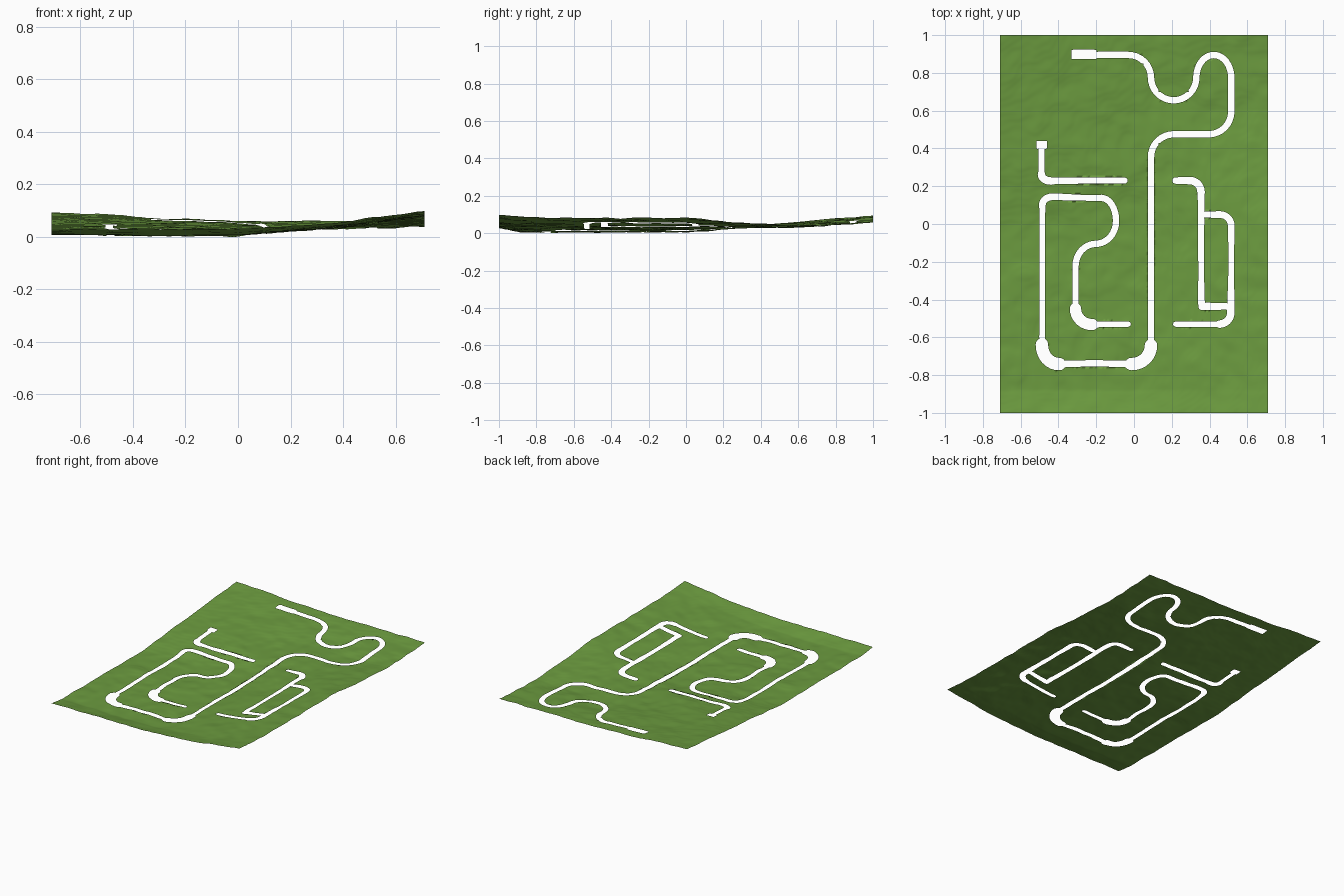
import bpy, bmesh, math
from mathutils import Vector, noise

HALF_X, HALF_Y, CELL = 0.71, 1.0, 0.01

cube = bpy.data.objects.get("Cube")
if cube:
    bpy.data.objects.remove(cube, do_unlink=True)

grass = bpy.data.materials.new("grass_green")
grass.use_nodes = True
green = (0.15, 0.33, 0.05, 1)
grass.diffuse_color = green
bsdf = grass.node_tree.nodes["Principled BSDF"]
bsdf.inputs["Base Color"].default_value = green
bsdf.inputs["Roughness"].default_value = 0.9

# Broad relief: one row of heights (left to right) for each y
ROW_X = (-0.71, -0.35, 0, 0.35, 0.71)
RELIEF = (
    (-1.0, (0.03, 0.03, 0.03, 0.05, 0.098)),
    (-0.88, (0.012, 0.006, 0.006, 0.04, 0.085)),
    (-0.4, (0.012, 0.005, 0.005, 0.035, 0.08)),
    (0.0, (0.012, 0.005, 0.008, 0.035, 0.08)),
    (0.3, (0.04, 0.035, 0.025, 0.035, 0.06)),
    (0.6, (0.06, 0.05, 0.035, 0.03, 0.035)),
    (1.0, (0.095, 0.075, 0.06, 0.06, 0.06)),
)

# Slots: corner radius, then corners as (x, y, half width)
N = 0.017
SLOTS = (
    (0.12, ((-0.2, 0.895, N), (0.09, 0.895, N), (0.09, 0.655, N), (0.33, 0.655, N),
            (0.33, 0.895, N), (0.515, 0.895, N), (0.515, 0.475, N), (0.09, 0.475, N),
            (0.09, -0.54, 0.015), (0.09, -0.745, 0.033), (-0.12, -0.738, N),
            (-0.3, -0.738, N), (-0.49, -0.745, 0.033), (-0.485, -0.53, 0.015),
            (-0.485, 0.06, 0.015))),
    (0.06, ((-0.485, 0.06, 0.015), (-0.485, 0.147, 0.018), (-0.25, 0.138, 0.015))),
    (0.12, ((-0.25, 0.138, 0.015), (-0.095, 0.138, N), (-0.095, -0.105, N),
            (-0.31, -0.105, N), (-0.31, -0.36, 0.015), (-0.31, -0.535, 0.03),
            (-0.13, -0.53, 0.015), (-0.03, -0.53, 0.014))),
    (0.06, ((-0.49, 0.4, 0.015), (-0.49, 0.3, 0.015), (-0.49, 0.225, 0.02),
            (-0.38, 0.23, N), (-0.05, 0.23, 0.016))),
    (0.06, ((0.22, 0.23, N), (0.355, 0.23, 0.02), (0.355, 0.06, N),
            (0.355, -0.2, 0.015), (0.357, -0.42, 0.018))),
    (0.06, ((0.37, 0.05, 0.016), (0.515, 0.05, 0.018), (0.515, -0.2, 0.015),
            (0.512, -0.53, 0.02), (0.38, -0.53, 0.015), (0.22, -0.53, 0.014))),
    (0.05, ((0.36, -0.436, 0.02), (0.51, -0.436, N))),
)
# Rectangular pads at slot ends: centre and half sizes
PADS = ((-0.265, 0.898, 0.067, 0.025), (-0.488, 0.418, 0.027, 0.022))


def rounded(points, radius):
    """Replace every corner of a path with a circular fillet."""
    pts = [(Vector(p[:2]), p[2]) for p in points]
    out = [pts[0]]
    for (a, _), (c, w), (b, _) in zip(pts, pts[1:], pts[2:]):
        start = c + (a - c).normalized() * min(radius, (a - c).length * 0.5)
        end = c + (b - c).normalized() * min(radius, (b - c).length * 0.5)
        for i in range(9):
            t = i / 8
            k0, k1, k2 = (1 - t) ** 2, math.sqrt(2) * t * (1 - t), t * t
            out.append(((start * k0 + c * k1 + end * k2) / (k0 + k1 + k2), w))
    return out + [pts[-1]]


segments = []
for radius, points in SLOTS:
    path = rounded(points, radius)
    segments += list(zip(path, path[1:]))


def slot_distance(p):
    """Signed distance to the nearest slot wall, negative inside a slot."""
    best = 1.0
    for (a, wa), (b, wb) in segments:
        if not (min(a.x, b.x) - 0.06 < p.x < max(a.x, b.x) + 0.06
                and min(a.y, b.y) - 0.06 < p.y < max(a.y, b.y) + 0.06):
            continue
        d = b - a
        t = min(1, max(0, (p - a).dot(d) / max(d.length_squared, 1e-9)))
        best = min(best, (p - a - d * t).length - wa - (wb - wa) * t)
    for x, y, hx, hy in PADS:
        dx, dy = abs(p.x - x) - hx, abs(p.y - y) - hy
        best = min(best, math.hypot(max(dx, 0), max(dy, 0)) + min(max(dx, dy), 0))
    return best


def blend(keys, values, at):
    for i in range(len(keys) - 1):
        if at <= keys[i + 1] or i == len(keys) - 2:
            t = min(1, max(0, (at - keys[i]) / (keys[i + 1] - keys[i])))
            return values[i] + (values[i + 1] - values[i]) * t


def height(x, y):
    """Broad relief plus small bumps, softly terraced."""
    base = blend([r[0] for r in RELIEF], [blend(ROW_X, r[1], x) for r in RELIEF], y)
    base += 0.006 * noise.noise(Vector((x * 5, y * 5, 2)))
    base += 0.004 * noise.noise(Vector((x * 13, y * 13, 7)))
    step = 0.004
    level = math.floor(base / step)
    part = base / step - level
    return max(0, (level + 0.4 * part + 0.6 * part ** 3 * (part * (6 * part - 15) + 10)) * step)


# Ground sheet, with grid points near a slot pulled onto its wall
bm = bmesh.new()
nx, ny = round(2 * HALF_X / CELL), round(2 * HALF_Y / CELL)
grid = []
for j in range(ny + 1):
    row = []
    for i in range(nx + 1):
        p = Vector((-HALF_X + i * CELL, -HALF_Y + j * CELL))
        dist = slot_distance(p)
        if abs(dist) < CELL * 0.7:
            e = 0.001
            slope = Vector((slot_distance(p + Vector((e, 0))) - slot_distance(p - Vector((e, 0))),
                            slot_distance(p + Vector((0, e))) - slot_distance(p - Vector((0, e)))))
            if slope.length > 0:
                p -= slope.normalized() * dist
        row.append(bm.verts.new((p.x, p.y, height(p.x, p.y))))
    grid.append(row)

# Faces everywhere except inside the slots
for j in range(ny):
    for i in range(nx):
        quad = (grid[j][i], grid[j][i + 1], grid[j + 1][i + 1], grid[j + 1][i])
        centre = sum((v.co for v in quad), Vector()) / 4
        if slot_distance(centre.xy) > 0:
            bm.faces.new(quad)
bmesh.ops.delete(bm, geom=[v for v in bm.verts if not v.link_faces], context="VERTS")

mesh = bpy.data.meshes.new("ground_sheet")
bm.to_mesh(mesh)
bm.free()
mesh.materials.append(grass)
ground = bpy.data.objects.new("ground_sheet", mesh)
bpy.context.collection.objects.link(ground)
for poly in mesh.polygons:
    poly.use_smooth = True
